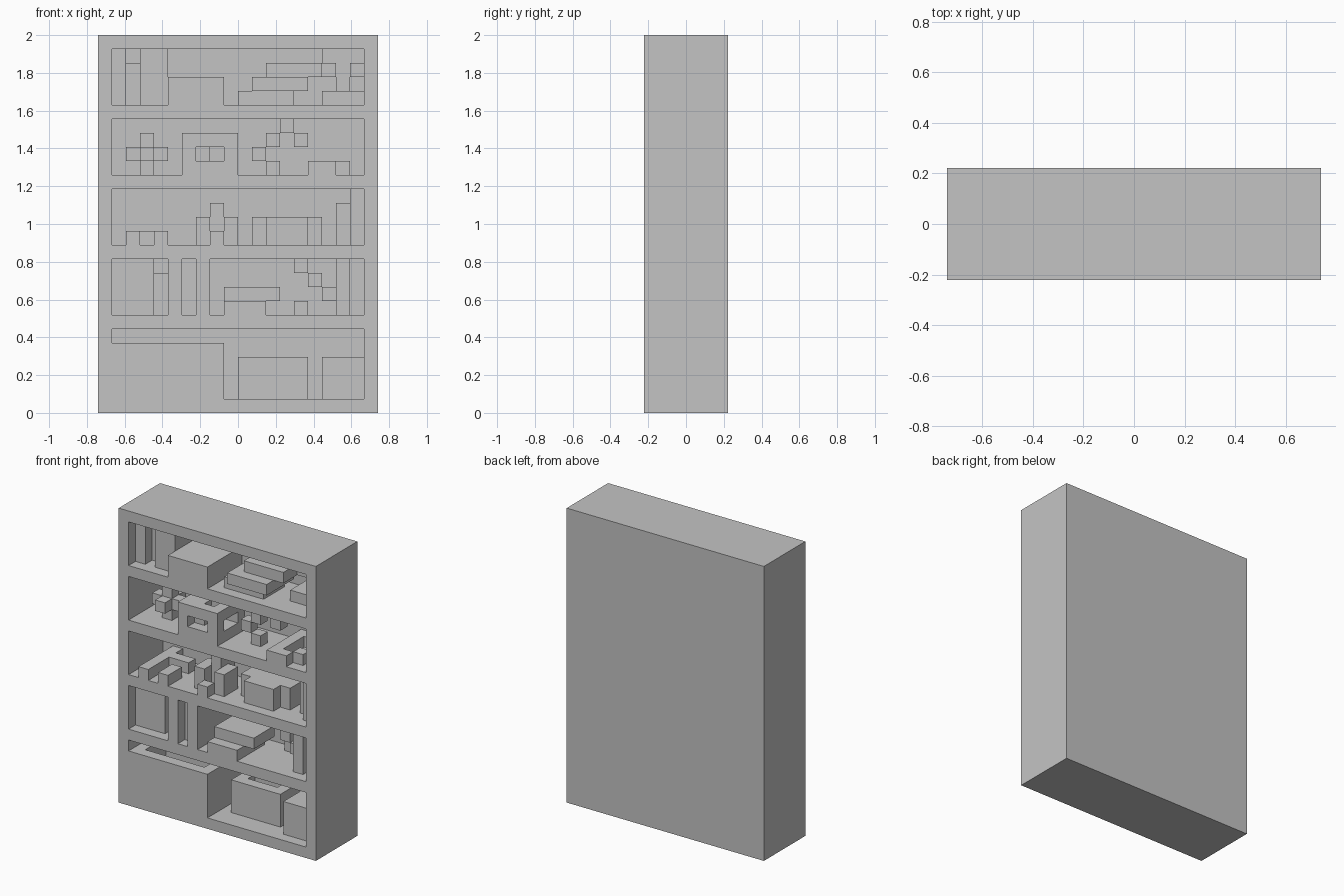
import bpy
import bmesh
from itertools import product

if "Cube" in bpy.data.objects:
    bpy.data.objects.remove(bpy.data.objects["Cube"], do_unlink=True)

WIDE, DEEP, TALL = 20, 6, 27
UNIT = 2 / TALL

grey = bpy.data.materials.new("plain grey")
grey.use_nodes = True
grey.diffuse_color = (0.55, 0.55, 0.55, 1)
grey.node_tree.nodes["Principled BSDF"].inputs["Base Color"].default_value = grey.diffuse_color


def block(left, right, front, back, low, high, floor=0):
    """Set of unit cells filling a box; heights count from the given floor."""
    return set(product(range(left, right), range(front, back),
                       range(floor + low, floor + high)))


def build(name, cells):
    """Make one object from the outer skin of a set of unit cells."""
    bm = bmesh.new()
    verts = {}

    def vert(key):
        if key not in verts:
            x, y, z = key
            verts[key] = bm.verts.new(((x - WIDE / 2) * UNIT, (y - DEEP / 2) * UNIT, z * UNIT))
        return verts[key]

    for cell in sorted(cells):
        for axis, side in product(range(3), (0, 1)):
            neighbour = list(cell)
            neighbour[axis] += 2 * side - 1
            if tuple(neighbour) in cells:
                continue
            ring = []
            for u, v in ((0, 0), (1, 0), (1, 1), (0, 1)):
                corner = list(cell)
                corner[axis] += side
                corner[(axis + 1) % 3] += u
                corner[(axis + 2) % 3] += v
                ring.append(vert(tuple(corner)))
            bm.faces.new(ring if side else ring[::-1])
    mesh = bpy.data.meshes.new(name)
    bm.to_mesh(mesh)
    bm.free()
    mesh.materials.append(grey)
    obj = bpy.data.objects.new(name, mesh)
    bpy.context.collection.objects.link(obj)
    return obj


def part(name, floor, *boxes):
    build(name, set().union(*(block(*b, floor=floor) for b in boxes)))


# Floor height of each compartment
base, second, third, fourth, top = 1, 7, 12, 17, 22

# Case with open compartments, fixed cupboards and uprights
case = block(0, WIDE, 0, DEEP, 0, TALL)
case -= block(1, 19, 0, 5, 0, 5, base)
for floor in (second, third, fourth, top):
    case -= block(1, 19, 0, 5, 0, 4, floor)
chest = block(1, 9, 0, 5, 0, 4, base) - block(2, 8, 1, 4, 1, 4, base)
top_cupboard = block(5, 9, 0, 5, 0, 2, top)
uprights = block(5, 6, 0, 5, 0, 4, second) | block(7, 8, 0, 5, 0, 4, second)
# Hollow cabinet with front, side and top windows
cabinet = block(6, 10, 0, 4, 0, 3, fourth)
cabinet -= block(7, 9, 0, 1, 1, 2, fourth)
cabinet -= block(8, 10, 1, 3, 1, 2, fourth)
cabinet -= block(8, 9, 1, 2, 2, 3, fourth)
build("bookcase", case | chest | top_cupboard | uprights | cabinet)

# Bottom compartment
build("storage_box", block(10, 15, 2, 5, 0, 3, base) - block(11, 14, 3, 4, 2, 3, base))
part("corner_box", base, (16, 19, 1, 5, 0, 3))

# Second compartment
part("wide_book_row", second, (1, 4, 1, 5, 0, 4))
part("short_book", second, (4, 5, 2, 5, 0, 3))
part("narrow_book", second, (6, 7, 1, 5, 0, 4))
part("lower_flat_book", second, (9, 12, 0, 4, 0, 1))
part("upper_flat_book", second, (9, 13, 1, 4, 1, 2))
part("diagonal_ornament", second, *((14 + i, 15 + i, 2, 3, 3 - i, 4 - i) for i in range(3)))
part("small_cube", second, (14, 15, 4, 5, 0, 1))
part("tall_front_book", second, (17, 18, 1, 5, 0, 4))
part("tall_back_book", second, (18, 19, 2, 5, 0, 4))

# Third compartment
part("low_ornament", third, (2, 3, 0, 5, 0, 1), (4, 5, 0, 2, 0, 1), (3, 5, 3, 4, 0, 1))
part("figure_arms", third, (7, 8, 1, 3, 0, 2), (9, 10, 1, 3, 0, 2))
part("figure_body", third, (8, 9, 2, 4, 0, 3), (8, 9, 0, 1, 0, 1))
part("barrel", third, (12, 15, 1, 4, 0, 2), (11, 16, 2, 4, 0, 2))
part("shorter_book", third, (17, 18, 2, 5, 0, 3))
part("end_book", third, (18, 19, 1, 5, 0, 4))

# Fourth compartment
part("cross_ornament", fourth, (3, 4, 2, 3, 0, 3), (2, 5, 2, 3, 1, 2), (3, 4, 1, 4, 1, 2))
steps = ((13, 3), (12, 2), (14, 2), (11, 1), (12, 0))
part("stepped_ornament", fourth, *((x, x + 1, 2, 3, z, z + 1) for x, z in steps))
part("tray", fourth, (15, 17, 0, 1, 0, 1), (15, 16, 1, 5, 0, 1),
     (15, 18, 4, 5, 0, 1), (17, 18, 1, 2, 0, 1))

# Top compartment
part("left_book", top, (1, 2, 1, 5, 0, 4))
part("recessed_book", top, (2, 3, 2, 5, 0, 3))
part("thick_book", top, (3, 5, 1, 5, 0, 4))
for i, (name, front) in enumerate((("low", 1), ("middle", 0), ("high", 1))):
    part(name + "_stacked_book", top, (10 + i, 14 + i, front, 4, i, i + 1))
part("plant_pot", top, (16, 19, 2, 5, 0, 1))
part("plant_stem", top, (17, 18, 4, 5, 1, 4), (16, 19, 4, 5, 3, 4))
part("plant_leaves", top, (16, 17, 3, 4, 2, 3), (18, 19, 3, 4, 2, 3))
